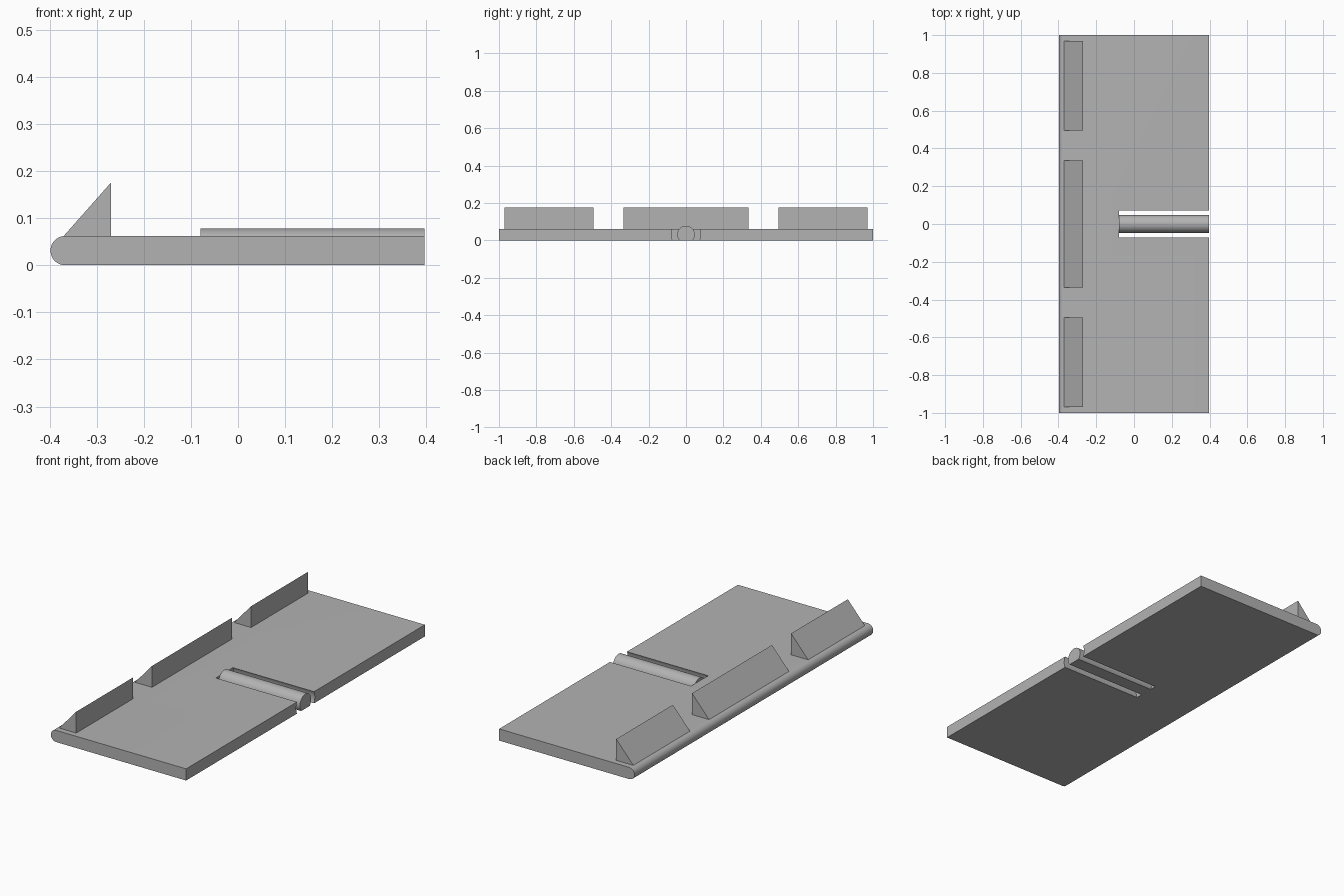
import bpy
import bmesh
from math import sin, cos, pi, asin
from mathutils import Vector

cube = bpy.data.objects.get("Cube")
if cube:
    bpy.data.objects.remove(cube, do_unlink=True)

THICK = 0.062
MID = THICK / 2
RIGHT = 0.396

grey = bpy.data.materials.new("plain_grey")
grey.use_nodes = True
grey.diffuse_color = (0.45, 0.45, 0.45, 1)
bsdf = next(n for n in grey.node_tree.nodes if n.type == "BSDF_PRINCIPLED")
bsdf.inputs["Base Color"].default_value = grey.diffuse_color


def arc(cu, cv, r, start, end, steps):
    return [(cu + r * cos(start + (end - start) * i / steps),
             cv + r * sin(start + (end - start) * i / steps))
            for i in range(steps + 1)]


def extrude(name, profile, axis, a, b):
    """Sweep a closed profile, (x, z) along y or (y, z) along x, from a to b."""
    bm = bmesh.new()
    if axis == "Y":
        pts, step = [(u, a, v) for u, v in profile], Vector((0, b - a, 0))
    else:
        pts, step = [(a, u, v) for u, v in profile], Vector((b - a, 0, 0))
    face = bm.faces.new([bm.verts.new(p) for p in pts])
    swept = bmesh.ops.extrude_face_region(bm, geom=[face])["geom"]
    bmesh.ops.translate(bm, vec=step,
                        verts=[g for g in swept if isinstance(g, bmesh.types.BMVert)])
    bmesh.ops.recalc_face_normals(bm, faces=bm.faces)
    mesh = bpy.data.meshes.new(name)
    bm.to_mesh(mesh)
    bm.free()
    obj = bpy.data.objects.new(name, mesh)
    bpy.context.collection.objects.link(obj)
    mesh.materials.append(grey)
    return obj


def smooth(obj):
    bpy.ops.object.select_all(action="DESELECT")
    obj.select_set(True)
    bpy.context.view_layer.objects.active = obj
    bpy.ops.object.shade_smooth_by_angle(angle=pi / 6)


# Base plate with one rounded long edge
nose = arc(-0.367, MID, MID, pi / 2, 3 * pi / 2, 24)
plate = extrude("base_plate", nose + [(RIGHT, 0), (RIGHT, THICK)], "Y", -1, 1)

# Round-walled slot cut in from the right edge
bore = extrude("slot_cutter", arc(0, MID, 0.078, 0, 2 * pi, 64)[:-1], "X", -0.08, 0.5)
cut = plate.modifiers.new("slot", "BOOLEAN")
cut.operation = "DIFFERENCE"
cut.solver = "EXACT"
cut.object = bore
bpy.context.view_layer.objects.active = plate
bpy.ops.object.modifier_apply(modifier=cut.name)
bpy.data.objects.remove(bore, do_unlink=True)
smooth(plate)

# Hinge pin in the slot, cut flat underneath
radius = 0.047
dip = asin(MID / radius)
pin = extrude("hinge_pin", arc(0, MID, radius, -dip, pi + dip, 40), "X", -0.08, RIGHT)
smooth(pin)

# Row of wedge stops along the rounded edge
wedge = [(-0.37, THICK), (-0.27, THICK), (-0.27, 0.175)]
for name, y0, y1 in (("front_wedge", -0.97, -0.495),
                     ("middle_wedge", -0.335, 0.335),
                     ("back_wedge", 0.495, 0.97)):
    extrude(name, wedge, "Y", y0, y1)
